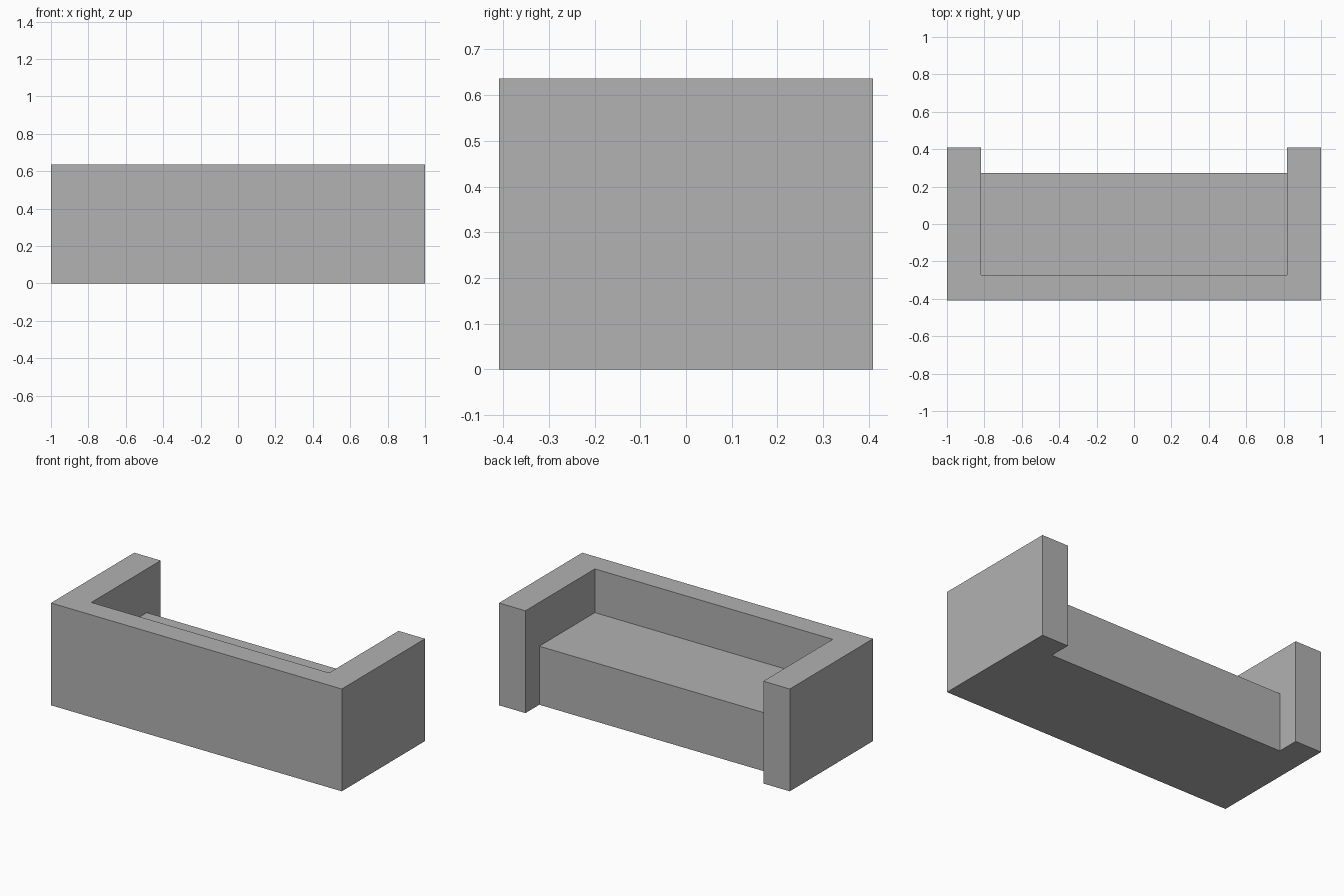
import bpy, bmesh

cube = bpy.data.objects.get("Cube")
if cube:
    bpy.data.objects.remove(cube, do_unlink=True)

# Main sizes
HALF_W, HALF_D, HEIGHT = 1.0, 0.409, 0.636
INNER_X, SEAT_Y, SEAT_H = 0.818, 0.273, 0.364

grey = bpy.data.materials.new("plain grey")
grey.use_nodes = True
colour = (0.445, 0.445, 0.445, 1)
grey.diffuse_color = colour
grey.node_tree.nodes["Principled BSDF"].inputs["Base Color"].default_value = colour


def extrude_outline(name, outline, height):
    """Raise a flat outline from the floor into a solid."""
    bm = bmesh.new()
    base = bm.faces.new([bm.verts.new((x, y, 0)) for x, y in outline])
    top = bmesh.ops.extrude_face_region(bm, geom=[base], use_keep_orig=True)["geom"]
    bmesh.ops.translate(bm, vec=(0, 0, height),
                        verts=[v for v in top if isinstance(v, bmesh.types.BMVert)])
    bmesh.ops.recalc_face_normals(bm, faces=bm.faces)
    mesh = bpy.data.meshes.new(name)
    bm.to_mesh(mesh)
    bm.free()
    mesh.materials.append(grey)
    obj = bpy.data.objects.new(name, mesh)
    bpy.context.collection.objects.link(obj)
    return obj


# U-shaped backrest with arms: half outline mirrored across x
half = [(HALF_W, -HALF_D), (HALF_W, HALF_D), (INNER_X, HALF_D), (INNER_X, -SEAT_Y)]
extrude_outline("backrest_and_arms", half + [(-x, y) for x, y in reversed(half)], HEIGHT)

# Seat block between the arms
half = [(INNER_X, -SEAT_Y), (INNER_X, SEAT_Y)]
extrude_outline("seat", half + [(-x, y) for x, y in reversed(half)], SEAT_H)
